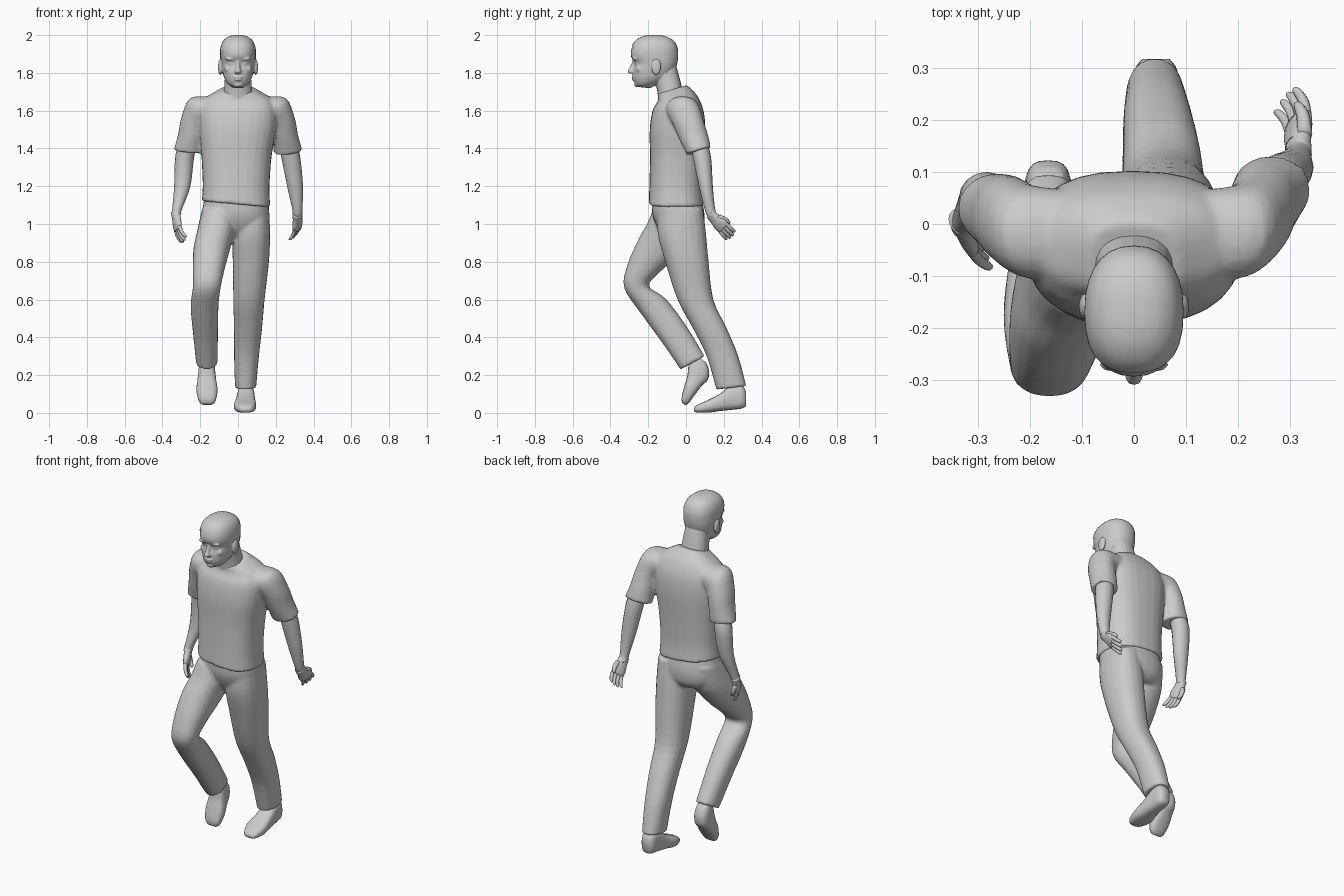
import bpy, bmesh
from math import sin, cos, pi
from mathutils import Vector, Matrix


def R(x, y, z, a, b, t=0.0, r=0.0):
    """Cross-section: centre, half-width axis (rolled r), half-depth axis (tilted t)."""
    return (Vector((x, y, z)), Vector((cos(r), 0, sin(r))) * a, Vector((0, cos(t), sin(t))) * b)


def cr(p0, p1, p2, p3, f):
    return 0.5 * (2 * p1 + (p2 - p0) * f + (2 * p0 - 5 * p1 + 4 * p2 - p3) * f * f
                  + (3 * p1 - p0 - 3 * p2 + p3) * f ** 3)


def loft(bm, rings, sides=20, steps=4, n=2.3):
    """Closed smooth skin through the cross-sections."""
    fine, last = [], len(rings) - 1
    for i in range(last):
        q = [rings[max(0, i - 1)], rings[i], rings[i + 1], rings[min(last, i + 2)]]
        fine += [[cr(*[k[j] for k in q], s / steps) for j in range(3)] for s in range(steps)]
    fine.append(rings[-1])
    loops = []
    for c, u, v in fine:
        loop = []
        for k in range(sides):
            ca, sa = cos(2 * pi * k / sides), sin(2 * pi * k / sides)
            p = c + u * (abs(ca) ** (2 / n) * (1 if ca > 0 else -1)) \
                  + v * (abs(sa) ** (2 / n) * (1 if sa > 0 else -1))
            loop.append(bm.verts.new(p))
        loops.append(loop)
    for A, B in zip(loops, loops[1:]):
        for k in range(sides):
            m = (k + 1) % sides
            bm.faces.new((A[k], A[m], B[m], B[k]))
    bm.faces.new(loops[0][::-1])
    bm.faces.new(loops[-1])


def ball(bm, loc, size):
    bmesh.ops.create_uvsphere(bm, u_segments=16, v_segments=10, radius=1,
                              matrix=Matrix.Translation(loc) @ Matrix.Diagonal((*size, 1)))


def finish(name, bm, voxel=0, smooth=3):
    bmesh.ops.recalc_face_normals(bm, faces=bm.faces[:])
    me = bpy.data.meshes.new(name)
    bm.to_mesh(me)
    bm.free()
    for p in me.polygons:
        p.use_smooth = True
    ob = bpy.data.objects.new(name, me)
    bpy.context.collection.objects.link(ob)
    if voxel:
        m = ob.modifiers.new("blend", 'REMESH')
        m.mode, m.voxel_size, m.use_smooth_shade = 'VOXEL', voxel, True
        s = ob.modifiers.new("soften", 'SMOOTH')
        s.factor, s.iterations = 0.5, smooth
    return ob


# Shirt: torso plus two sleeves blended together
bm = bmesh.new()
loft(bm, [R(-.01, -.05, 1.105, .182, .148, 0, -.09), R(-.01, -.052, 1.2, .177, .142, 0, -.05),
          R(-.008, -.048, 1.35, .185, .143), R(-.002, -.045, 1.5, .203, .147),
          R(0, -.042, 1.6, .205, .135), R(0, -.043, 1.66, .18, .108, .1),
          R(0, -.058, 1.695, .125, .09, .2), R(0, -.073, 1.712, .088, .08, .3)], 28, n=2.5)
for s, k in ((1, 1.0), (-1, 0.45)):
    loft(bm, [R(s * .12, -.02, 1.61, .07, .085, 0, s * 1.2), R(s * .20, -.015, 1.6, .085, .09, 0, s * .9),
              R(s * .235, .01 * k, 1.54, .07, .085, 0, s * .4),
              R(s * .25, .04 * k, 1.46, .069, .078, .1, s * .15),
              R(s * .265, .068 * k, 1.385, .076, .067, .3 * k, s * .1)], n=2.1)
finish("shirt", bm, .009)

# Trousers: pelvis, standing leg, raised leg
bm = bmesh.new()
loft(bm, [R(-.01, -.05, 1.14, .168, .132), R(-.012, -.04, 1.05, .178, .138),
          R(-.012, -.03, .98, .165, .12), R(-.015, -.03, .94, .11, .09)], 28)
loft(bm, [R(.075, -.03, 1.08, .09, .12), R(.07, -.022, .95, .1, .128), R(.068, .005, .8, .096, .115),
          R(.058, .05, .6, .083, .095), R(.053, .125, .45, .075, .09),
          R(.045, .193, .3, .066, .084), R(.04, .24, .133, .056, .08, .12)])
loft(bm, [R(-.1, -.05, 1.08, .09, .125), R(-.115, -.085, .97, .1, .125, -.25),
          R(-.14, -.16, .865, .096, .107, -.55), R(-.155, -.228, .762, .085, .085, -.29),
          R(-.165, -.262, .667, .074, .066, .05), R(-.177, -.175, .568, .074, .077, .5),
          R(-.172, -.065, .42, .066, .078, .58), R(-.165, .035, .265, .057, .073, .5)])
finish("trousers", bm, .009)

# Head: skull, neck, ears and facial features
skull = [R(0, (f + b) / 2, z, a, (b - f) / 2, t) for z, f, b, a, t in (
    (1.722, -.25, -.19, .03, -.1), (1.745, -.268, -.13, .057, .1), (1.775, -.279, -.09, .074, .05),
    (1.81, -.28, -.064, .083, 0), (1.85, -.273, -.05, .089, 0), (1.89, -.292, -.045, .092, 0),
    (1.93, -.288, -.048, .09, 0), (1.965, -.268, -.066, .077, 0), (1.987, -.235, -.1, .052, 0),
    (1.996, -.2, -.135, .024, 0))]
bm = bmesh.new()
loft(bm, skull, 28)
loft(bm, [R(0, -.078, 1.66, .08, .07, .3), R(0, -.093, 1.74, .072, .066, .35),
          R(0, -.118, 1.83, .066, .066, .2)])
loft(bm, [R(0, -.27, 1.865, .009, .012), R(0, -.28, 1.83, .012, .018),
          R(0, -.285, 1.806, .018, .025), R(0, -.278, 1.796, .014, .016)], 14)
for s in (-1, 1):
    ball(bm, (s * .095, -.158, 1.83), (.011, .025, .042))
    ball(bm, (s * .037, -.27, 1.874), (.03, .014, .009))
    ball(bm, (s * .034, -.255, 1.85), (.017, .016, .011))
    ball(bm, (s * .05, -.245, 1.82), (.022, .02, .022))
ball(bm, (0, -.277, 1.778), (.026, .011, .007))
ball(bm, (0, -.276, 1.765), (.022, .011, .007))
ball(bm, (0, -.258, 1.738), (.025, .016, .015))
finish("head", bm, .005, 2)

# Hair: slightly larger cap cut along the hairline
bm = bmesh.new()
mid = Vector((0, -.165, 1.87))
loft(bm, [(mid + (c - mid) * 1.03, u * 1.035, v * 1.03) for c, u, v in skull], 28)
bmesh.ops.bisect_plane(bm, geom=bm.verts[:] + bm.edges[:] + bm.faces[:], plane_co=(0, -.26, 1.925),
                       plane_no=(0, .62, .78), clear_inner=True)
finish("hair", bm)


def arm(name, rings, d, w, side):
    """Bare forearm, palm, four fingers and thumb; d points along the hand, w across it."""
    bm = bmesh.new()
    loft(bm, rings, 16, n=2)
    wrist = rings[-1][0]
    d, w = Vector(d).normalized(), Vector(w).normalized()
    w = (w - d * w.dot(d)).normalized()
    nrm = d.cross(w)
    inward = Vector((-side, 0, 0))
    loft(bm, [(wrist + d * l, w * a, nrm * b) for l, a, b in
              ((-.02, .027, .025), (.02, .032, .02), (.055, .041, .018), (.085, .038, .014))], 16)
    for k in (-1.5, -.5, .5, 1.5):
        base, ln = wrist + d * .075 + w * k * .019, .078 - .008 * abs(k)
        loft(bm, [(base + d * ln * f + w * k * .004 * f + inward * .024 * f * f, w * q, nrm * q)
                  for f, q in ((0, .011), (.5, .0105), (.9, .009), (1.0, .004))], 8, 3, 2)
    base = wrist + d * .02 - w * .024
    loft(bm, [(base + d * .07 * f - w * .022 * sin(f * 2) + inward * .025 * f, w * q, nrm * q)
              for f, q in ((0, .015), (.5, .013), (.9, .01), (1.0, .004))], 8, 3, 2)
    finish(name, bm)


# Arms
arm("left_arm", [R(.262, .065, 1.44, .05, .046), R(.28, .085, 1.35, .05, .048),
                 R(.302, .105, 1.2, .042, .037), R(.314, .126, 1.08, .027, .028),
                 R(.315, .142, 1.04, .025, .029)], (0, .68, -.73), (-.5, -.55, -.6), 1)
arm("right_arm", [R(-.262, .035, 1.44, .05, .046), R(-.283, .052, 1.35, .05, .048),
                  R(-.295, .042, 1.2, .043, .038), R(-.322, .01, 1.08, .026, .029),
                  R(-.328, 0, 1.045, .024, .029)], (.12, -.38, -.9), (.35, -.9, .3), -1)

# Shoes: one planted, one hanging toe-down
h = pi / 2
bm = bmesh.new()
loft(bm, [R(.042, .043, .018, .024, .01, h), R(.04, .062, .023, .043, .021, h),
          R(.037, .12, .036, .059, .034, h), R(.04, .18, .056, .052, .046, h),
          R(.042, .24, .08, .046, .064, h), R(.042, .295, .085, .041, .062, h),
          R(.042, .317, .075, .026, .04, h)], n=2.8)
finish("planted_shoe", bm)
bm = bmesh.new()
loft(bm, [R(-.163, -.012, .047, .026, .01, 2.5), R(-.163, -.004, .067, .045, .024, 2.5),
          R(-.164, .02, .12, .056, .036, 2.5), R(-.165, .045, .17, .05, .047, 2.5),
          R(-.165, .065, .215, .045, .064, 2.5), R(-.165, .075, .26, .04, .058, 2.5),
          R(-.165, .075, .29, .03, .04, 2.5)], n=2.8)
finish("raised_shoe", bm)
